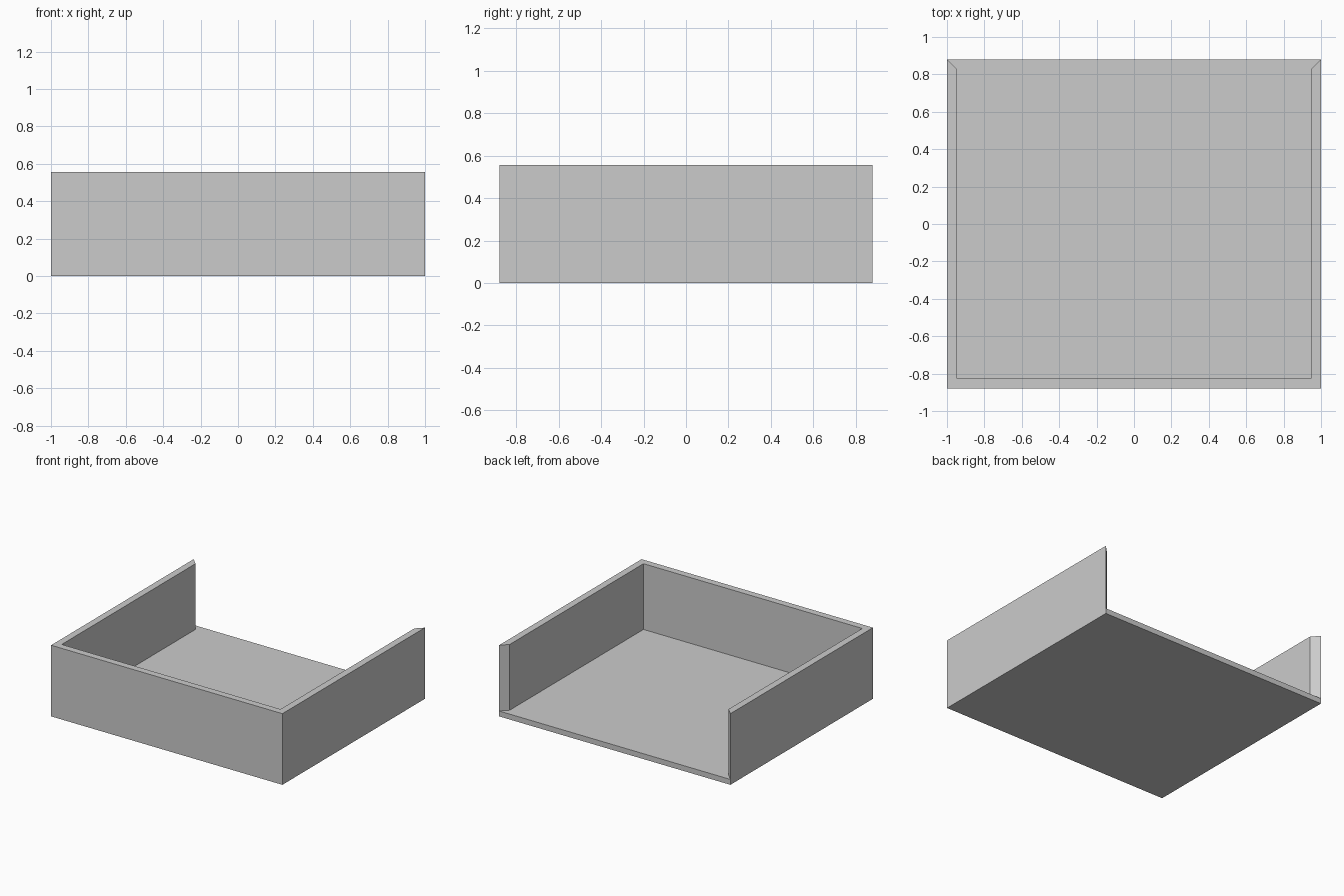
import bpy
import bmesh

cube = bpy.data.objects.get("Cube")
if cube:
    bpy.data.objects.remove(cube, do_unlink=True)

HALF_W, HALF_D, HEIGHT = 1.0, 0.88, 0.556
WALL, FLOOR = 0.054, 0.042

grey = bpy.data.materials.new("plain grey")
grey.use_nodes = True
colour = (0.6, 0.6, 0.6, 1)
grey.diffuse_color = colour
grey.node_tree.nodes["Principled BSDF"].inputs["Base Color"].default_value = colour

bm = bmesh.new()


def footprint(w, d):
    """Corners of a rectangle: back right, front right, front left, back left."""
    return [(-w, d), (-w, -d), (w, -d), (w, d)]


def ring(points, z):
    return [bm.verts.new((x, y, z)) for x, y in points]


outer = footprint(HALF_W, HALF_D)
inner = footprint(HALF_W - WALL, HALF_D - WALL)
base = ring(outer, 0)
back_right, back_left = ring([outer[0], outer[3]], FLOOR)
inner_low = ring(inner, FLOOR)
outer_top = ring(outer, HEIGHT)
inner_top = ring(inner, HEIGHT)

# Three walls: outside, inside and rim
for i in range(3):
    j = i + 1
    outside = [base[i], base[j]]
    if j == 3:
        outside.append(back_left)
    outside += [outer_top[j], outer_top[i]]
    if i == 0:
        outside.append(back_right)
    bm.faces.new(outside)
    bm.faces.new((inner_low[i], inner_low[j], inner_top[j], inner_top[i]))
    bm.faces.new((outer_top[i], outer_top[j], inner_top[j], inner_top[i]))

# Mitred wall ends at the open back
for corner, k in ((back_right, 0), (back_left, 3)):
    bm.faces.new((corner, inner_low[k], inner_top[k], outer_top[k]))

# Floor: underside, back edge and top
bm.faces.new(base)
bm.faces.new((base[0], base[3], back_left, back_right))
bm.faces.new([back_right] + inner_low + [back_left])

bmesh.ops.recalc_face_normals(bm, faces=bm.faces[:])
mesh = bpy.data.meshes.new("open_tray")
bm.to_mesh(mesh)
bm.free()
mesh.materials.append(grey)
tray = bpy.data.objects.new("open_tray", mesh)
bpy.context.collection.objects.link(tray)
